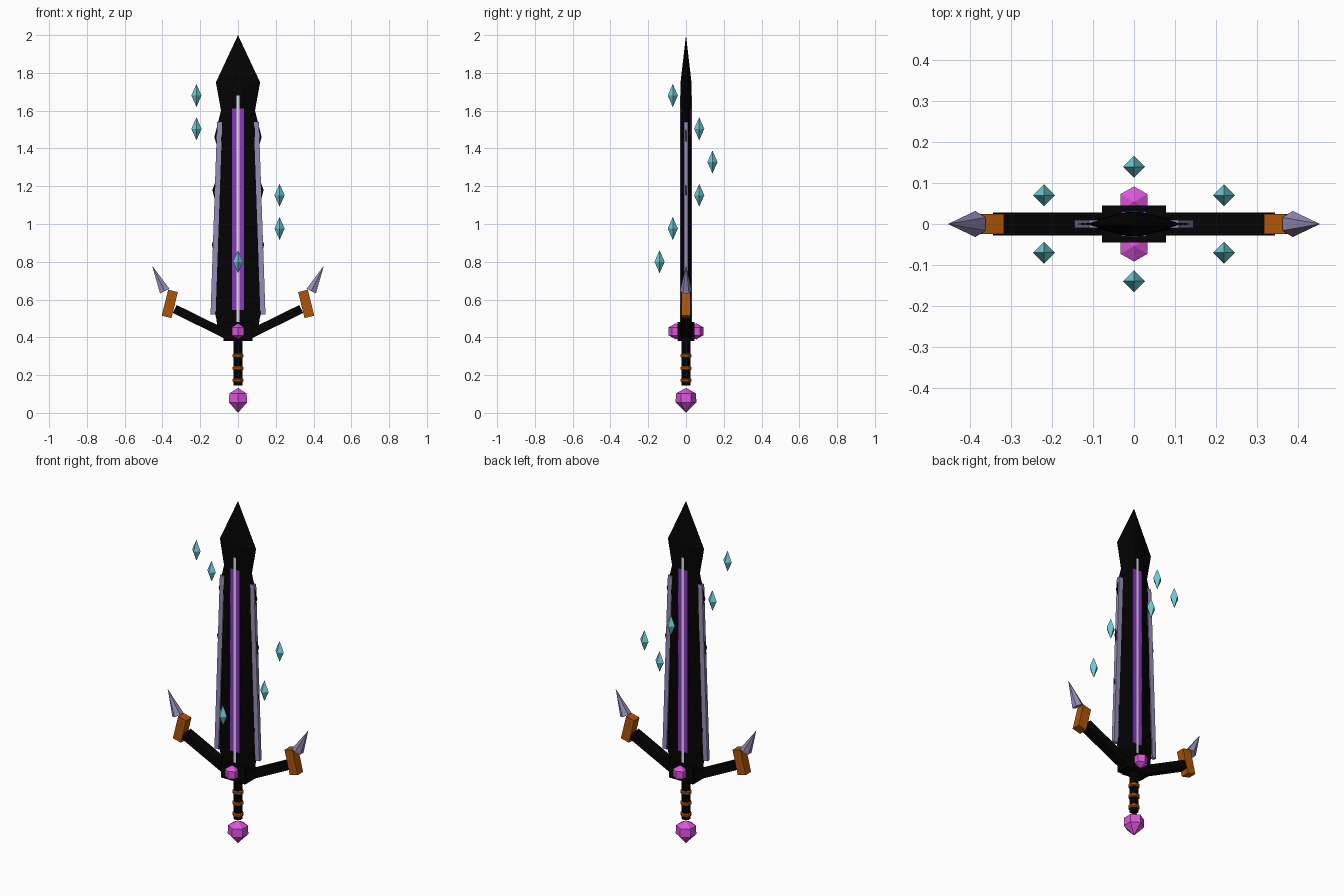
import bpy, bmesh, math
from mathutils import Matrix, Vector

if "Cube" in bpy.data.objects:
    bpy.data.objects.remove(bpy.data.objects["Cube"], do_unlink=True)


def material(name, r, g, b):
    m = bpy.data.materials.new(name)
    m.use_nodes = True
    m.diffuse_color = (r, g, b, 1)
    m.node_tree.nodes["Principled BSDF"].inputs["Base Color"].default_value = (r, g, b, 1)
    return m


BLACK = material("black", 0.001, 0.001, 0.001)
PURPLE = material("purple", 0.26, 0.035, 0.58)
WHITE = material("pale grey", 0.75, 0.75, 0.75)
LAVENDER = material("lavender steel", 0.31, 0.26, 0.47)
ORANGE = material("burnt orange", 0.42, 0.09, 0.002)
MAGENTA = material("magenta", 0.74, 0.09, 0.74)
TEAL = material("teal", 0.16, 0.61, 0.68)


def finish(name, bm, mat):
    bmesh.ops.recalc_face_normals(bm, faces=bm.faces)
    mesh = bpy.data.meshes.new(name)
    bm.to_mesh(mesh)
    bm.free()
    mesh.materials.append(mat)
    ob = bpy.data.objects.new(name, mesh)
    bpy.context.collection.objects.link(ob)
    return ob


def box(name, centre, size, mat, tilt=0):
    """Box turned about the y axis by tilt."""
    bm = bmesh.new()
    bmesh.ops.create_cube(bm, size=1)
    bm.transform(Matrix.Translation(centre) @ Matrix.Rotation(tilt, 4, 'Y')
                 @ Matrix.Diagonal((*size, 1)))
    return finish(name, bm, mat)


def bar(name, a, b, width, depth, mat):
    """Box running between two points of the xz plane."""
    a, b = Vector((a[0], 0, a[1])), Vector((b[0], 0, b[1]))
    d = b - a
    return box(name, (a + b) / 2, (width, depth, d.length), mat, math.atan2(d.x, d.z))


def lathe(name, profile, sides, mat, place=Matrix(), turn=0):
    """Faceted solid from (radius, z) points; radius 0 makes a point."""
    bm = bmesh.new()
    rings = []
    for r, z in profile:
        n = sides if r else 1
        angles = [turn + math.tau * i / sides for i in range(n)]
        rings.append([bm.verts.new((r * math.cos(t), r * math.sin(t), z)) for t in angles])
    for lo, hi in zip(rings, rings[1:]):
        for i in range(sides):
            j = (i + 1) % sides
            quad = [lo[i % len(lo)], lo[j % len(lo)], hi[j % len(hi)], hi[i % len(hi)]]
            bm.faces.new(list(dict.fromkeys(quad)))
    for ring in (rings[0], rings[-1]):
        if len(ring) > 1:
            bm.faces.new(ring)
    bm.transform(place)
    return finish(name, bm, mat)


# Blade: flattened diamond section with small barbs along both edges
THICK, FLAT = 0.029, 0.02
outline = [(0.105, 0.42), (0.115, 0.50), (0.142, 0.60), (0.122, 0.68), (0.122, 0.82),
           (0.138, 0.89), (0.115, 0.97), (0.115, 1.10), (0.136, 1.18), (0.105, 1.26),
           (0.105, 1.39), (0.125, 1.46), (0.090, 1.60), (0.117, 1.75)]
bm = bmesh.new()
rings = []
for w, z in outline:
    section = [(w, 0), (FLAT, THICK), (-FLAT, THICK), (-w, 0), (-FLAT, -THICK), (FLAT, -THICK)]
    rings.append([bm.verts.new((x, y, z)) for x, y in section])
bm.faces.new(rings[0])
for lo, hi in zip(rings, rings[1:]):
    for i in range(6):
        bm.faces.new((lo[i], lo[i - 1], hi[i - 1], hi[i]))
tip = bm.verts.new((0, 0, 2))
for i in range(6):
    bm.faces.new((rings[-1][i], rings[-1][i - 1], tip))
finish("blade", bm, BLACK)

# Inlays running through the blade
box("purple_inlay", (0, 0, 1.078), (0.062, 0.06, 1.065), PURPLE)
box("pale_core_line", (0, 0, 1.08), (0.014, 0.061, 1.2), WHITE)

# Guard block, grip, rings and pommel
box("guard_block", (0, 0, 0.43), (0.156, 0.09, 0.1), BLACK)
lathe("grip", [(0.025, 0.145), (0.025, 0.4)], 8, BLACK, turn=math.pi / 8)
for i in range(3):
    z = 0.172 + i * 0.065
    lathe(f"grip_ring_{i + 1}", [(0.024, z - 0.012), (0.031, z - 0.006),
                                 (0.031, z + 0.006), (0.024, z + 0.012)],
          8, ORANGE, turn=math.pi / 8)
lathe("pommel_gem", [(0, 0), (0.055, 0.055), (0.053, 0.103), (0, 0.132)],
      6, MAGENTA, turn=math.pi / 2)

# Gems on both faces of the guard
for name, s in (("front", -1), ("back", 1)):
    lathe(name + "_guard_gem", [(0, -0.043), (0.038, -0.021), (0.038, 0.021), (0, 0.043)],
          6, MAGENTA, Matrix.Translation((0, s * 0.054, 0.432)), math.pi / 2)

# Mirrored edge strips, guard arms, end blocks and spikes
for side, s in (("left", 1), ("right", -1)):
    bar(side + "_edge_strip", (s * 0.132, 0.52), (s * 0.097, 1.54), 0.027, 0.02, LAVENDER)
    bar(side + "_guard_arm", (s * 0.05, 0.41), (s * 0.335, 0.55), 0.047, 0.056, BLACK)
    bar(side + "_end_block", (s * 0.378, 0.508), (s * 0.344, 0.646), 0.053, 0.05, ORANGE)
    base, point = Vector((s * 0.388, 0, 0.645)), Vector((s * 0.455, 0, 0.78))
    axis = point - base
    place = Matrix.Translation(base) @ axis.to_track_quat('Z', 'Y').to_matrix().to_4x4()
    lathe(side + "_spike", [(0.032, 0), (0, axis.length)], 6, LAVENDER, place)

# Floating crystals spiralling round the blade
spots = [(-0.22, -0.07), (-0.22, 0.07), (0, 0.14), (0.22, 0.07), (0.22, -0.07), (0, -0.14)]
for i, (x, y) in enumerate(spots):
    lathe(f"crystal_{i + 1}", [(0, -0.061), (0.027, 0), (0, 0.061)], 4, TEAL,
          Matrix.Translation((x, y, 1.68 - 0.176 * i)))
